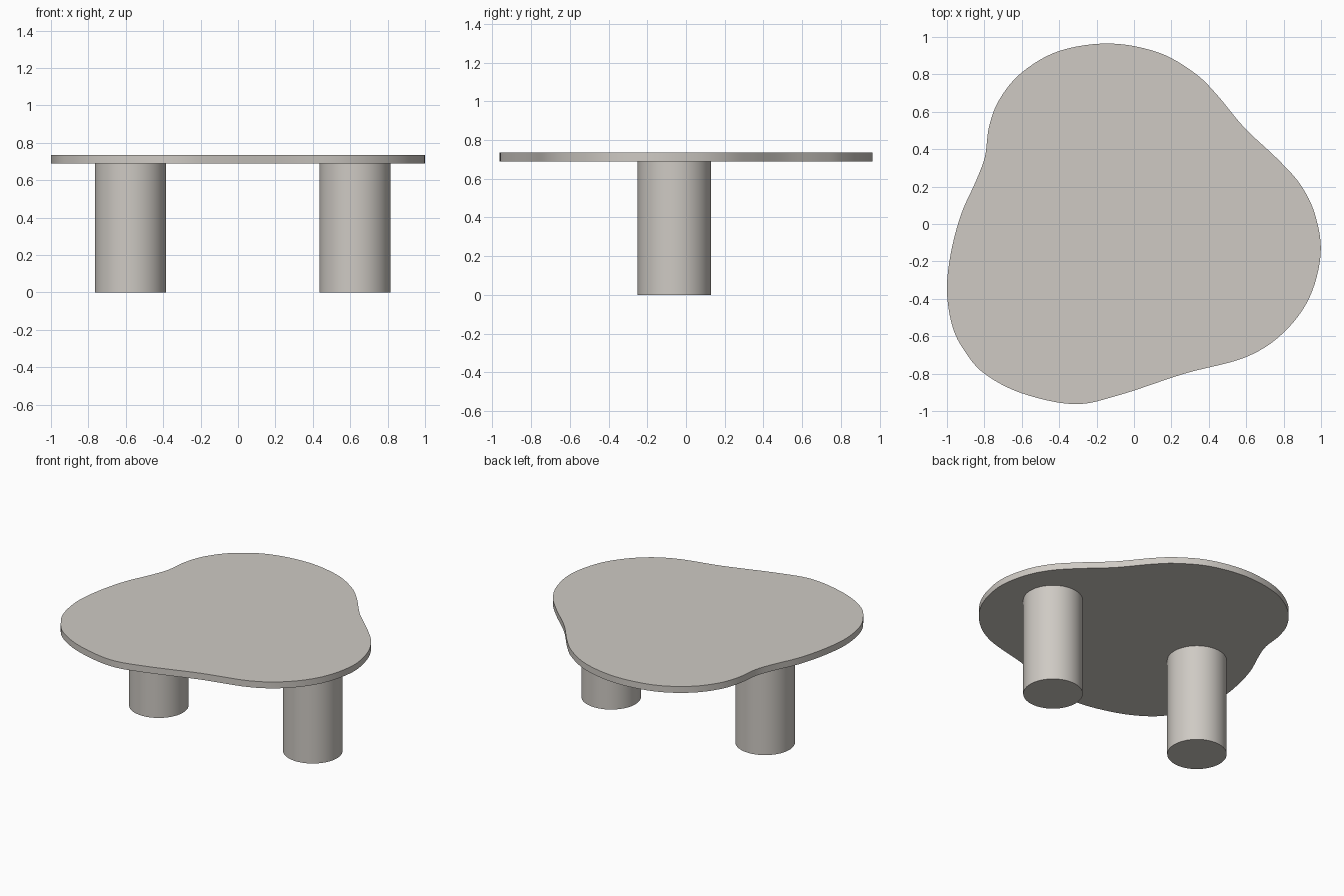
import bpy, bmesh, math
from mathutils import Vector

if "Cube" in bpy.data.objects:
    bpy.data.objects.remove(bpy.data.objects["Cube"])

mat = bpy.data.materials.new("warm grey")
mat.diffuse_color = (0.62, 0.59, 0.55, 1)
mat.use_nodes = True
mat.node_tree.nodes["Principled BSDF"].inputs["Base Color"].default_value = mat.diffuse_color

# Outline of the tabletop, joined by a smooth closed curve
OUTLINE = [(-0.13, 0.965), (-0.40, 0.925), (-0.60, 0.81), (-0.72, 0.665), (-0.775, 0.52),
           (-0.797, 0.36), (-0.845, 0.23), (-0.925, 0.05), (-0.98, -0.16), (-1.0, -0.36),
           (-0.97, -0.55), (-0.905, -0.68), (-0.80, -0.80), (-0.60, -0.905), (-0.32, -0.963),
           (-0.08, -0.915), (0.27, -0.80), (0.59, -0.715), (0.79, -0.59), (0.935, -0.40),
           (0.998, -0.16), (0.968, 0.05), (0.89, 0.21), (0.77, 0.345), (0.59, 0.515),
           (0.44, 0.695), (0.32, 0.81), (0.13, 0.917)]


def smooth_loop(pts, steps=6):
    """Closed Catmull-Rom curve through the points."""
    pts = [Vector(p) for p in pts]
    n, out = len(pts), []
    for i in range(n):
        a, b, c, d = (pts[(i + k) % n] for k in (-1, 0, 1, 2))
        for s in range(steps):
            t = s / steps
            out.append(0.5 * (2 * b + (c - a) * t + (2 * a - 5 * b + 4 * c - d) * t ** 2
                              + (3 * b - a - 3 * c + d) * t ** 3))
    return out


def slab(name, loop, z0, z1):
    """Upright prism over a closed outline."""
    bm = bmesh.new()
    base = bm.faces.new([bm.verts.new((p[0], p[1], z0)) for p in loop])
    top = bmesh.ops.extrude_face_region(bm, geom=[base], use_keep_orig=True)
    verts = [g for g in top["geom"] if isinstance(g, bmesh.types.BMVert)]
    bmesh.ops.translate(bm, verts=verts, vec=(0, 0, z1 - z0))
    bmesh.ops.recalc_face_normals(bm, faces=bm.faces[:])
    mesh = bpy.data.meshes.new(name)
    bm.to_mesh(mesh)
    bm.free()
    mesh.materials.append(mat)
    ob = bpy.data.objects.new(name, mesh)
    bpy.context.collection.objects.link(ob)
    bpy.ops.object.select_all(action='DESELECT')
    ob.select_set(True)
    bpy.context.view_layer.objects.active = ob
    bpy.ops.object.shade_smooth_by_angle(angle=math.radians(30))


# Tabletop
slab("tabletop", smooth_loop(OUTLINE), 0.69, 0.735)

# Two round column legs
for name, x in (("left_leg", -0.575), ("right_leg", 0.625)):
    ring = [(x + 0.19 * math.cos(a), -0.06 + 0.19 * math.sin(a))
            for a in (math.tau * i / 64 for i in range(64))]
    slab(name, ring, 0, 0.69)
